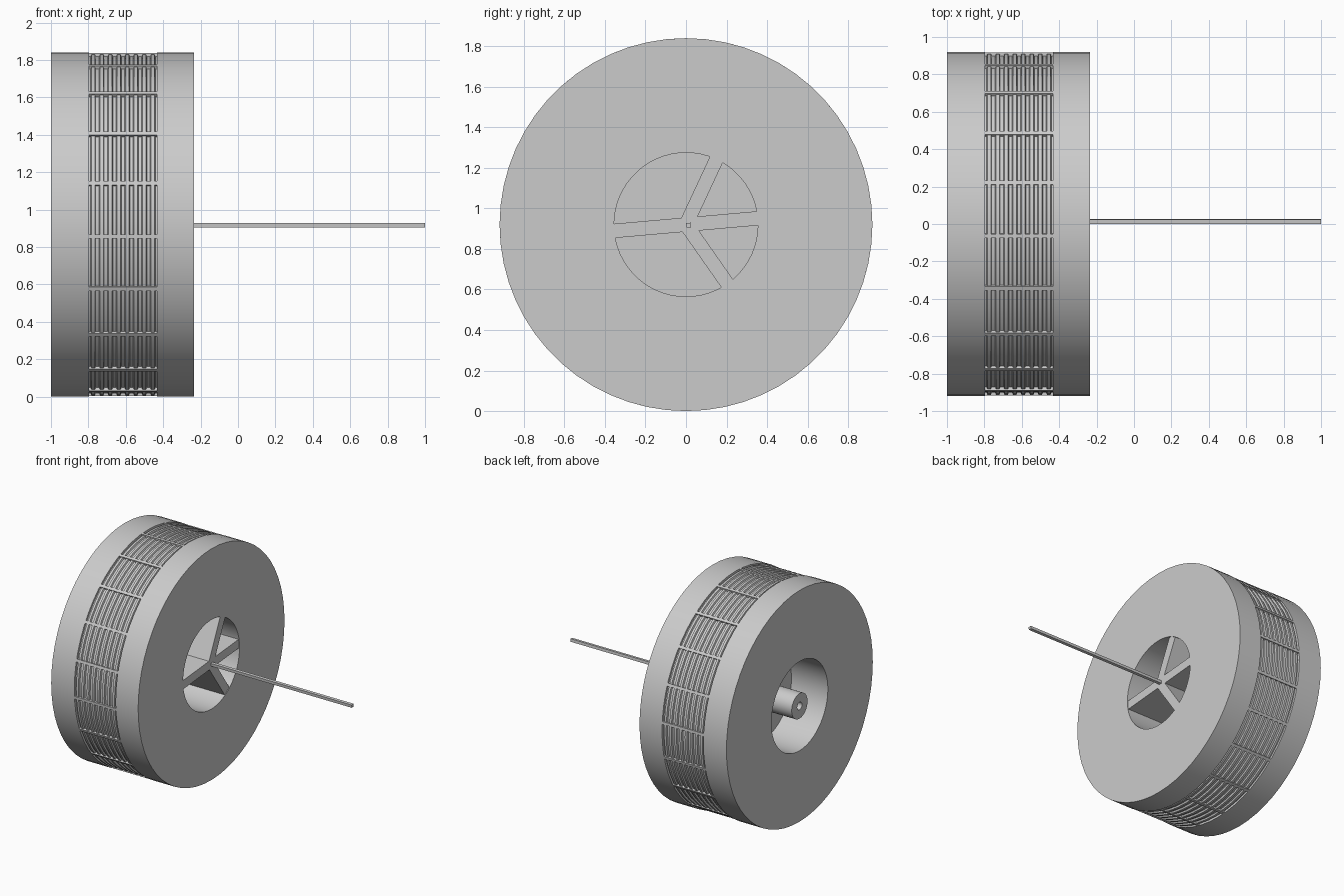
import bpy, bmesh
from math import sin, cos, pi, radians
from mathutils import Matrix, Vector

if "Cube" in bpy.data.objects:
    bpy.data.objects.remove(bpy.data.objects["Cube"])

R = 0.92                      # wheel radius and axis height
LEFT, RIGHT = -1.0, -0.235    # wheel sides along x
BAND = (-0.797, -0.433)       # tread band
BORE = 0.355
WEB = -0.66                   # wall dividing the bore

grey = bpy.data.materials.new("plain_grey")
grey.use_nodes = True
colour = (0.6, 0.6, 0.6, 1)
grey.diffuse_color = colour
grey.node_tree.nodes["Principled BSDF"].inputs["Base Color"].default_value = colour


def finish(name, bm, smooth=True):
    bmesh.ops.recalc_face_normals(bm, faces=bm.faces)
    mesh = bpy.data.meshes.new(name)
    bm.to_mesh(mesh)
    bm.free()
    mesh.materials.append(grey)
    obj = bpy.data.objects.new(name, mesh)
    bpy.context.collection.objects.link(obj)
    if smooth:
        bpy.ops.object.select_all(action='DESELECT')
        obj.select_set(True)
        bpy.context.view_layer.objects.active = obj
        bpy.ops.object.shade_smooth_by_angle(angle=radians(25))
    return obj


def lathe(name, profile, segments):
    """Revolve a closed (x, radius) profile about the wheel axis."""
    bm = bmesh.new()
    rings = []
    for i in range(segments):
        a = 2 * pi * i / segments
        rings.append([bm.verts.new((x, r * cos(a), R + r * sin(a))) for x, r in profile])
    n = len(profile)
    for i, ring in enumerate(rings):
        nxt = rings[(i + 1) % segments]
        for j in range(n):
            k = (j + 1) % n
            bm.faces.new((ring[j], ring[k], nxt[k], nxt[j]))
    return finish(name, bm)


def add_box(bm, x0, x1, r0, r1, width, angle):
    """Box reaching from radius r0 to r1, turned about the wheel axis."""
    place = (Matrix.Translation((0, 0, R)) @ Matrix.Rotation(angle, 4, 'X')
             @ Matrix.Translation(((x0 + x1) / 2, (r0 + r1) / 2, 0))
             @ Matrix.Diagonal((x1 - x0, r1 - r0, width, 1)))
    bmesh.ops.create_cube(bm, size=1, matrix=place)


# Tyre with ribbed tread band and open bore
RIBS = 8
deep = R - 0.018
pitch = (BAND[1] - BAND[0]) / RIBS
profile = [(LEFT, BORE), (LEFT, R), (BAND[0], R), (BAND[0], deep)]
for i in range(RIBS):
    start = BAND[0] + pitch * i
    profile += [(start + pitch * t, r) for t, r in
                ((0.2, deep), (0.3, R - 0.006), (0.7, R - 0.006), (0.8, deep))]
profile += [(BAND[1], deep), (BAND[1], R), (RIGHT, R), (RIGHT, BORE)]
lathe("tyre", profile, 60)

# Cross bars around the tread
bm = bmesh.new()
for i in range(20):
    angle = radians(180 + 4 - 18 * i)
    add_box(bm, BAND[0], BAND[1], R - 0.03, R - 0.001, 0.022, angle)
finish("tread_bars", bm, False)

# Wall inside the bore
lathe("inner_wall", [(WEB - 0.02, 0.02), (WEB - 0.02, BORE + 0.01),
                     (WEB + 0.02, BORE + 0.01), (WEB + 0.02, 0.02)], 60)

# Hollow hub on the left-hand side of the wall
lathe("hub", [(LEFT, 0.03), (LEFT, 0.1), (WEB, 0.1), (WEB, 0.03)], 32)

# Deep spokes on the other side
bm = bmesh.new()
for degrees in (5, 65, -55, 185):
    add_box(bm, WEB, RIGHT - 0.004, 0, BORE + 0.003, 0.07, radians(degrees))
finish("spokes", bm, False)

# Thin square axle
bm = bmesh.new()
place = (Matrix.Translation(((WEB + 1) / 2, 0.013, R - 0.003))
         @ Matrix.Rotation(radians(5), 4, 'X')
         @ Matrix.Diagonal((1 - WEB, 0.023, 0.023, 1)))
bmesh.ops.create_cube(bm, size=1, matrix=place)
finish("axle", bm, False)
